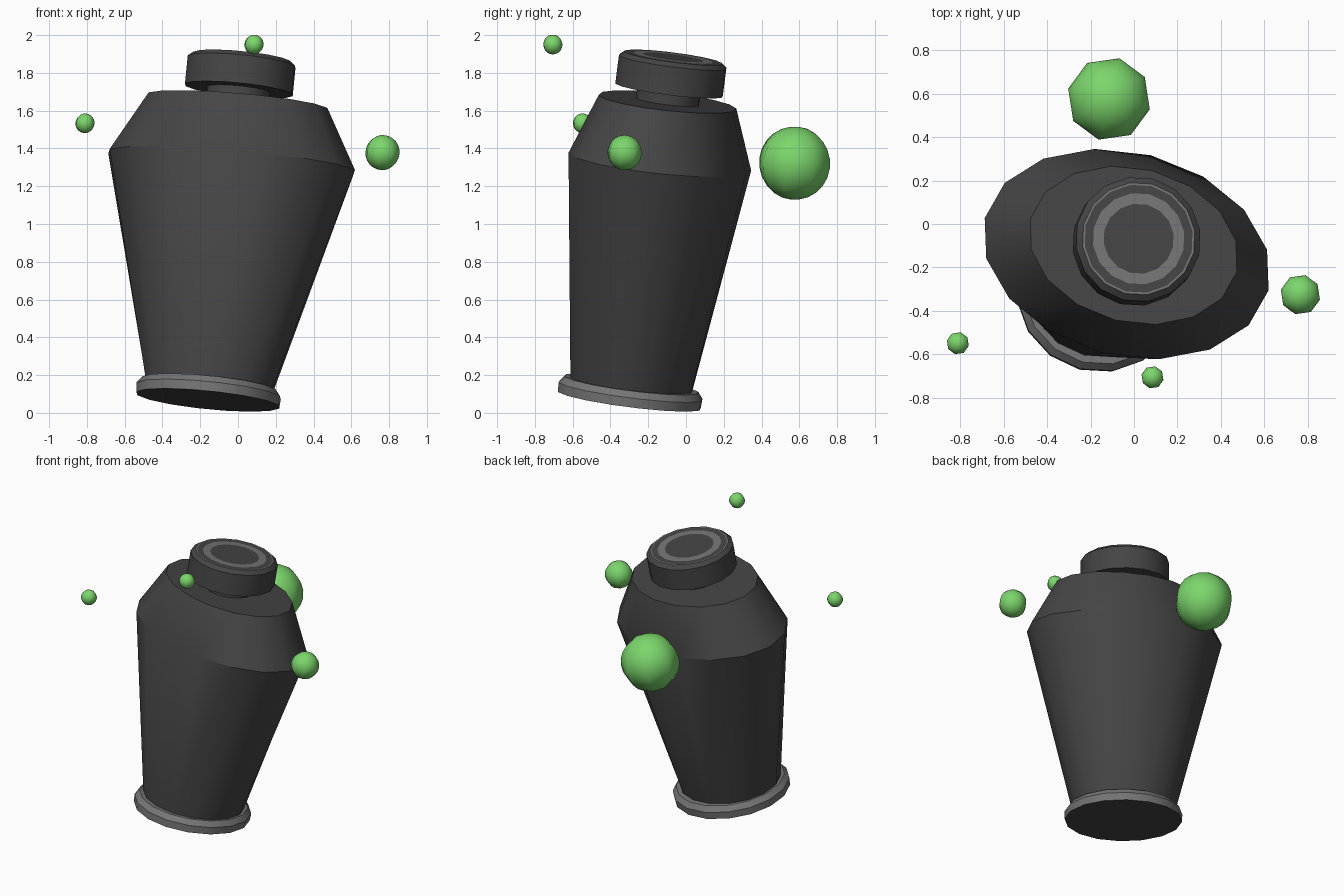
import bpy, bmesh, math
from mathutils import Matrix, Vector

if "Cube" in bpy.data.objects:
    bpy.data.objects.remove(bpy.data.objects["Cube"])


def material(name, rgb):
    m = bpy.data.materials.new(name)
    m.diffuse_color = (*rgb, 1)
    m.use_nodes = True
    m.node_tree.nodes["Principled BSDF"].inputs["Base Color"].default_value = m.diffuse_color
    return m


DARK = material("dark grey", (0.06, 0.06, 0.06))
LIGHT = material("light grey", (0.18, 0.18, 0.18))
GREEN = material("green", (0.2, 0.67, 0.15))

# The jar leans: its axis starts at the base centre and tilts right and back
AXIS = Vector((0.1, 0.128, 1.0)).normalized()
TILT = (Vector((0, 0, 1)).rotation_difference(AXIS).to_matrix().to_4x4()
        @ Matrix.Rotation(math.radians(-14), 4, 'Z'))
JAR = Matrix.Translation((-0.16, -0.30, 0.068)) @ TILT


def finish(name, bm, matrix, mats, angle):
    bmesh.ops.recalc_face_normals(bm, faces=bm.faces)
    me = bpy.data.meshes.new(name)
    bm.to_mesh(me)
    bm.free()
    for m in mats:
        me.materials.append(m)
    me.shade_smooth()
    if angle:
        me.set_sharp_from_angle(angle=math.radians(angle))
    ob = bpy.data.objects.new(name, me)
    ob.matrix_world = matrix
    bpy.context.collection.objects.link(ob)


def lathe(name, rings, bands, n=16):
    """Stack of ellipses (half width, half depth, height), capped at both ends.
    bands holds the colour of each step between rings, then bottom and top caps."""
    bm = bmesh.new()
    loops = [[bm.verts.new((a * math.cos(t), b * math.sin(t), h))
              for t in (2 * math.pi * i / n for i in range(n))]
             for a, b, h in rings]
    for lo, hi, c in zip(loops, loops[1:], bands):
        for i in range(n):
            j = (i + 1) % n
            bm.faces.new((lo[i], lo[j], hi[j], hi[i])).material_index = c
    bm.faces.new(loops[0][::-1]).material_index = bands[-2]
    bm.faces.new(loops[-1]).material_index = bands[-1]
    finish(name, bm, JAR, [DARK, LIGHT], 30)


# Foot ring: light rim with a dark underside
lathe("foot", [(0.385, 0.385, 0), (0.388, 0.388, 0.05), (0.36, 0.36, 0.085)],
      [1, 1, 0, 1])
# Body: round at the foot, oval at the shoulder
lathe("body", [(0.342, 0.325, 0.07), (0.675, 0.473, 1.279), (0.491, 0.358, 1.60)],
      [0, 0, 0, 0])
# Neck
lathe("neck", [(0.17, 0.17, 1.59), (0.17, 0.17, 1.68)], [0, 0, 0])
# Cap: bevelled lid with light rings on its top
lathe("cap", [(r, r, h) for r, h in ((0.29, 1.664), (0.29, 1.815), (0.262, 1.838),
                                     (0.252, 1.838), (0.213, 1.838), (0.163, 1.838))],
      [0, 0, 1, 0, 1, 0, 0])

# Floating bubbles around the shoulder
for name, pos, r in (("bubble_large", (-0.115, 0.575, 1.322), 0.194),
                     ("bubble_medium", (0.765, -0.325, 1.378), 0.093),
                     ("bubble_left", (-0.81, -0.548, 1.533), 0.052),
                     ("bubble_front", (0.085, -0.705, 1.95), 0.052)):
    bm = bmesh.new()
    bmesh.ops.create_uvsphere(bm, u_segments=8, v_segments=12, radius=r)
    finish(name, bm, Matrix.Translation(pos) @ TILT, [GREEN], None)
